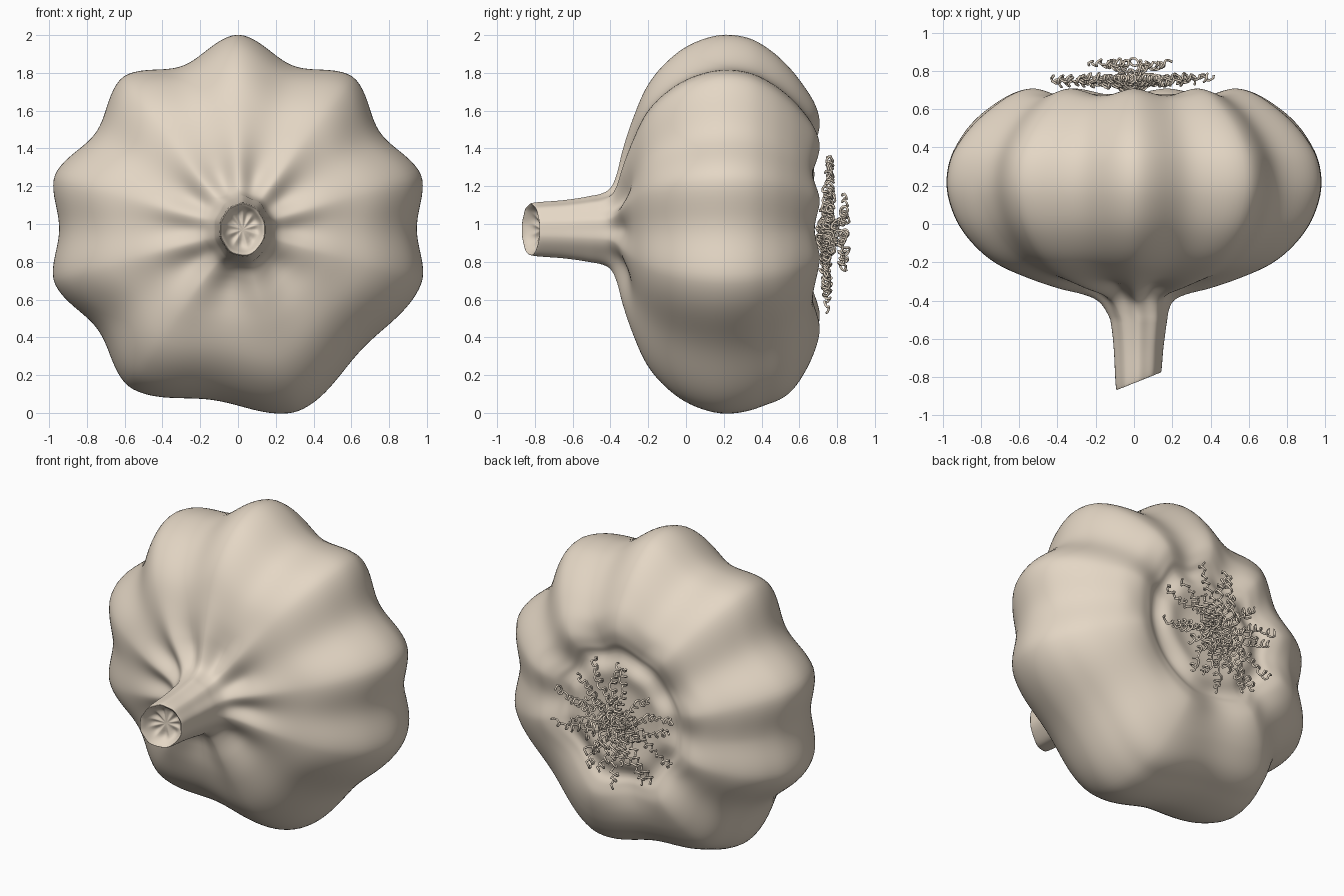
import bpy, bmesh, math, random
from mathutils import Vector

if "Cube" in bpy.data.objects:
    bpy.data.objects.remove(bpy.data.objects["Cube"])

random.seed(4)
CZ = 0.97

skin = bpy.data.materials.new("garlic skin")
skin.diffuse_color = (0.78, 0.68, 0.56, 1)
skin.use_nodes = True
skin.node_tree.nodes["Principled BSDF"].inputs["Base Color"].default_value = skin.diffuse_color

# directions of the nine clove ridges
TIPS = [-15.5, 16, 53, 90, 127, 164, 195.5, 235.5, 288]


def clamp(t):
    return max(0.0, min(1.0, t))


def lobe(deg):
    """radius factor and crease weight (0 on a ridge, 1 in a crease)"""
    if deg > 344.5:
        deg -= 360
    for a, b in zip(TIPS, TIPS[1:] + [344.5]):
        if a <= deg <= b:
            v = abs(math.sin(math.pi * (deg - a) / (b - a))) ** 1.7
            depth = .065 if b - a < 33 else .1
            peak = 1.01 + .02 * math.exp(-((deg - 90) / 15) ** 2)
            return peak - depth * v, v * (.7 if b - a < 33 else 1)


# profile from the stem tip to the root plate: y, radius
PROFILE = [(-.765, .004), (-.775, .085), (-.815, .122), (-.805, .135), (-.65, .147), (-.52, .165),
           (-.44, .185), (-.395, .22), (-.365, .29), (-.335, .41), (-.285, .56), (-.21, .73),
           (-.11, .855), (.02, .95), (.18, 1.0), (.33, .985), (.45, .92), (.55, .83), (.63, .73),
           (.685, .64), (.708, .55), (.692, .47), (.664, .415), (.66, .37), (.68, .29),
           (.66, .17), (.67, .004)]


def spline(t):
    """Catmull-Rom sample of the profile"""
    n = len(PROFILE) - 1
    i = min(int(t), n - 1)
    u = t - i
    p = [PROFILE[max(0, min(n, i + k))] for k in (-1, 0, 1, 2)]
    return [.5 * (2 * b + (c - a) * u + (2 * a - 5 * b + 4 * c - d) * u * u + (3 * b - a - 3 * c + d) * u ** 3)
            for a, b, c, d in zip(*p)]


def crease(y, r):
    """share of the lobe shape and depth of the creases at a profile point"""
    if y < -.7:
        return .3 * clamp((r - .08) / .05), .012 * math.exp(-((r - .07) / .03) ** 2)
    if y < .1:
        return .3 + .7 * clamp((r - .14) / .15), .042 * math.exp(-((r - .33) / .2) ** 2) * clamp((y + .45) / .1)
    share = clamp((r - .15) / .38) if y > .5 else 1
    return share, -.04 * math.exp(-((r - .52) / .14) ** 2) * clamp((y - .4) / .2)


# bulb and stem as one lobed lathe, slightly fuller low at the back
SEG, SUB = 216, 5
bm = bmesh.new()
rings = []
for k in range((len(PROFILE) - 1) * SUB + 1):
    y, r = spline(k / SUB)
    share, shift = crease(y, r)
    slant = .4 * clamp((-y - .6) / .17)
    stem = clamp((-y - .35) / .15)
    full = .075 * math.exp(-((y - .58) / .13) ** 2) * clamp((r - .55) / .15)
    ring = []
    for j in range(SEG):
        f, v = lobe(360 * j / SEG)
        a = 2 * math.pi * j / SEG
        rr = r * (1 + (f - 1) * share) * (1 + full * clamp(-math.sin(a)))
        x = rr * math.cos(a) * (1 - .1 * stem)
        z = rr * math.sin(a) * (1 + .05 * stem)
        ring.append(bm.verts.new((.025 * stem + x, y + shift * v + slant * x, CZ + z)))
    rings.append(ring)
for a, b in zip(rings, rings[1:]):
    for j in range(SEG):
        n = (j + 1) % SEG
        bm.faces.new((a[j], a[n], b[n], b[j]))
bm.faces.new(rings[0])
bm.faces.new(rings[-1])
bmesh.ops.recalc_face_normals(bm, faces=bm.faces)
for f in bm.faces:
    f.smooth = True
me = bpy.data.meshes.new("garlic_bulb")
bm.to_mesh(me)
bm.free()
me.materials.append(skin)
bpy.context.collection.objects.link(bpy.data.objects.new("garlic_bulb", me))

# curly roots
cu = bpy.data.curves.new("curly_roots", 'CURVE')
cu.dimensions = '3D'
cu.bevel_depth = .0065
cu.bevel_resolution = 1
cu.use_fill_caps = True
cu.materials.append(skin)


def root(ang, r0, r1, y0, y1):
    """one root coiling outward from the root plate"""
    d = Vector((math.cos(ang), 0, math.sin(ang)))
    side = Vector((-d.z, 0, d.x))
    up = Vector((0, 1, 0))
    n = max(14, int((r1 - r0) * 210))
    ph, bend = random.uniform(0, 6.28), random.uniform(-.06, .06)
    sp = cu.splines.new('POLY')
    sp.points.add(n - 1)
    for i in range(n):
        t = i / (n - 1)
        w = ph + i * .66 + .7 * math.sin(i * .25 + ph)
        amp = .017 + .006 * math.sin(i * .19 + ph)
        y = y0 + (y1 - y0) * min(1, t * 2.5)
        p = Vector((-.02, y, .95)) + d * (r0 + (r1 - r0) * t) + side * (bend * t * t)
        p += side * (amp * math.cos(w)) + up * (amp * math.sin(w)) + d * (.008 * math.cos(2 * w))
        p += side * (.012 * math.sin(t * 9 + ph))
        sp.points[i].co = (*p, 1)


def whorl(count, r0, ra, rb, y0, ya, yb):
    for i in range(count):
        root(2 * math.pi * (i + random.uniform(-.3, .3)) / count, r0,
             random.uniform(ra, rb), y0, random.uniform(ya, yb))


whorl(16, .04, .34, .44, .725, .735, .77)
whorl(10, .03, .15, .28, .70, .725, .76)
whorl(8, .03, .16, .25, .77, .82, .845)
ob = bpy.data.objects.new("curly_roots", cu)
bpy.context.collection.objects.link(ob)
bpy.context.view_layer.objects.active = ob
ob.select_set(True)
bpy.ops.object.convert(target='MESH')
bpy.ops.object.shade_smooth()
